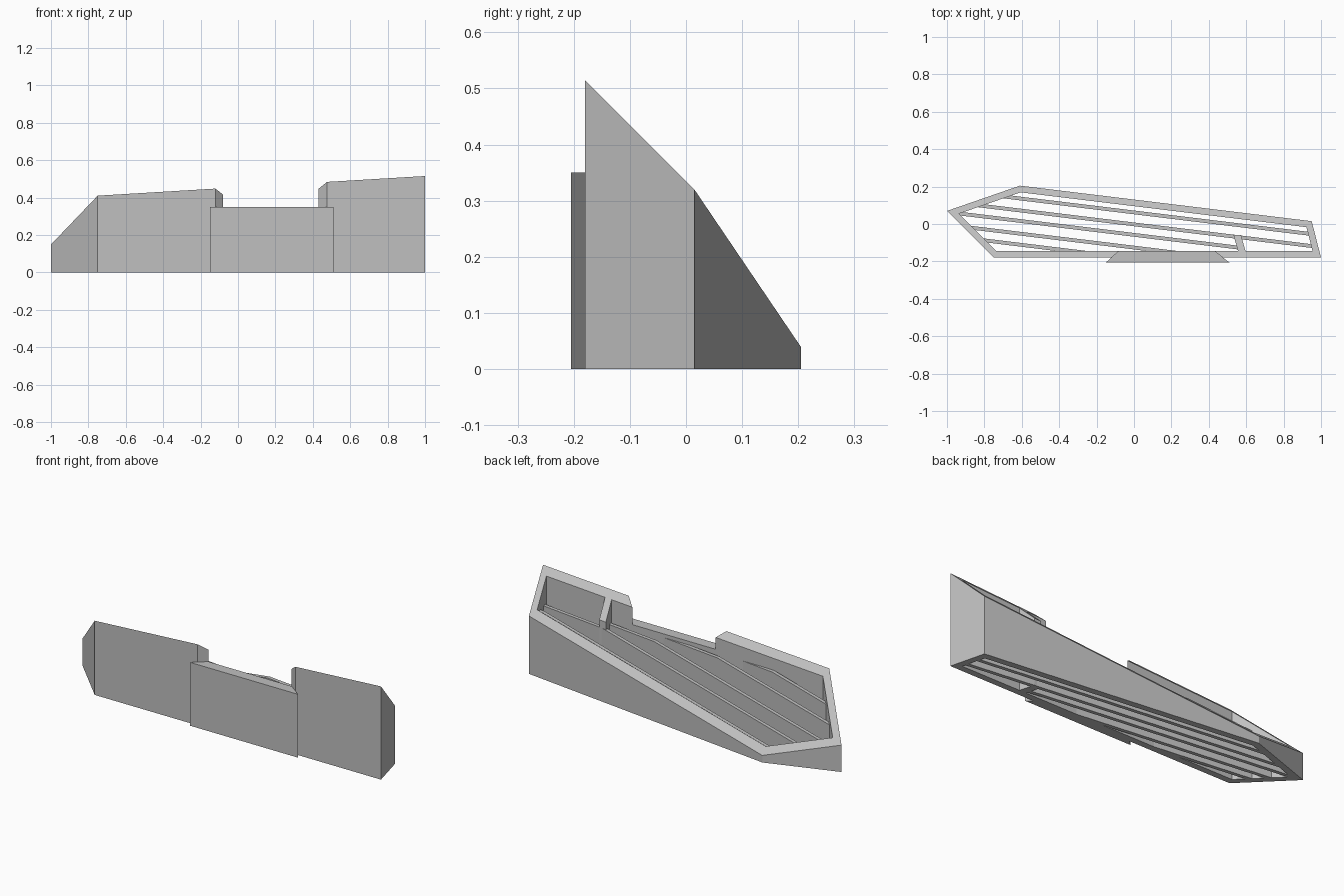
import bpy, bmesh
from mathutils import Vector

if "Cube" in bpy.data.objects:
    bpy.data.objects.remove(bpy.data.objects["Cube"])

grey = bpy.data.materials.new("light_grey")
grey.diffuse_color = (0.53, 0.53, 0.53, 1)
grey.use_nodes = True
grey.node_tree.nodes["Principled BSDF"].inputs["Base Color"].default_value = grey.diffuse_color

FOOT = [Vector(p) for p in ((-0.75, -0.18), (1, -0.18), (0.95, 0.015), (-0.61, 0.205), (-1, 0.07))]
SLOPE = -0.122    # slats run parallel to the back wall
CAP = 0.33        # highest level of the slats


def roof(x, y):
    """Sloping top plane of the frame."""
    return 0.455 + 0.06 * x - 0.985 * (y + 0.18)


def inset(poly, d):
    """Offset a counter-clockwise convex outline inward by d."""
    out, n = [], len(poly)
    for i in range(n):
        a = (poly[i] - poly[i - 1]).normalized()
        b = (poly[(i + 1) % n] - poly[i]).normalized()
        na, nb = Vector((-a.y, a.x)), Vector((-b.y, b.x))
        out.append(poly[i] + (na + nb) * d / (1 + na.dot(nb)))
    return out


def make(name, verts, faces):
    bm = bmesh.new()
    vs = [bm.verts.new(v) for v in verts]
    for f in faces:
        bm.faces.new([vs[i] for i in f])
    bmesh.ops.recalc_face_normals(bm, faces=bm.faces)
    me = bpy.data.meshes.new(name)
    bm.to_mesh(me)
    bm.free()
    me.materials.append(grey)
    ob = bpy.data.objects.new(name, me)
    bpy.context.collection.objects.link(ob)
    return ob


def loft(name, ring_a, ring_b):
    """Solid between two matching end outlines."""
    n = len(ring_a)
    faces = [range(n), range(n, 2 * n)]
    faces += [(i, (i + 1) % n, n + (i + 1) % n, n + i) for i in range(n)]
    return make(name, ring_a + ring_b, faces)


def prism(name, poly, z0, top):
    return loft(name, [(x, y, z0) for x, y in poly], [(x, y, top(x, y)) for x, y in poly])


# Open five-sided frame with sloping rim
inner = inset(FOOT, 0.035)
rings = [[(p.x, p.y, 0) for p in FOOT], [(p.x, p.y, roof(*p)) for p in FOOT],
         [(p.x, p.y, roof(*p)) for p in inner], [(p.x, p.y, 0) for p in inner]]
faces = [(r * 5 + i, r * 5 + (i + 1) % 5, (r + 1) % 4 * 5 + (i + 1) % 5, (r + 1) % 4 * 5 + i)
         for r in range(4) for i in range(5)]
frame = make("frame", sum(rings, []), faces)

# Notch in the front wall, with slanted ends
notch = prism("notch_cutter", [(-0.162, -0.215), (0.523, -0.215), (0.423, -0.14), (-0.074, -0.14)],
              0.35, lambda x, y: 0.8)
notch.hide_render = True
notch.hide_set(True)
cut = frame.modifiers.new("notch", 'BOOLEAN')
cut.operation = 'DIFFERENCE'
cut.object = notch
cut.solver = 'EXACT'

# Tapered plate on the front, under the notch
prism("front_plate", [(-0.15, -0.205), (0.51, -0.205), (0.475, -0.179), (-0.12, -0.179)],
      0, lambda x, y: 0.35)


def slat(name, c, stop=9):
    """Upright slat on the line y = c + SLOPE * x, clipped to the frame."""
    lo, hi = -9, stop
    poly = inset(FOOT, 0.025)
    for i, p in enumerate(poly):
        e = poly[(i + 1) % 5] - p
        # inside when e.x * (y - p.y) - e.y * (x - p.x) >= 0
        k = e.x * SLOPE - e.y
        m = e.x * (c - p.y) + e.y * p.x
        if k > 1e-4:
            lo = max(lo, -m / k)
        elif k < -1e-4:
            hi = min(hi, -m / k)

    def top(x):
        return max(0.01, min(CAP, roof(x, c + SLOPE * x) - 0.05))
    bend = (CAP - 0.405 + 0.985 * (c + 0.18)) / (0.06 - 0.985 * SLOPE)
    prof = [(lo, 0), (hi, 0), (hi, top(hi))]
    if lo < bend < hi:
        prof.append((bend, CAP))
    prof.append((lo, top(lo)))
    sides = [[(x, c + SLOPE * x + s, z) for x, z in prof] for s in (-0.01, 0.01)]
    loft(name, *sides)


for i, (c, stop) in enumerate(((0.062, 9), (-0.002, 9), (-0.058, 0.56), (-0.126, 9), (-0.185, 9))):
    slat(f"slat_{i + 1}", c, stop)

# Cross piece between the front wall and the second slat
prism("cross_piece", [(0.558, -0.15), (0.598, -0.15), (0.572, -0.06), (0.532, -0.06)], 0, roof)
